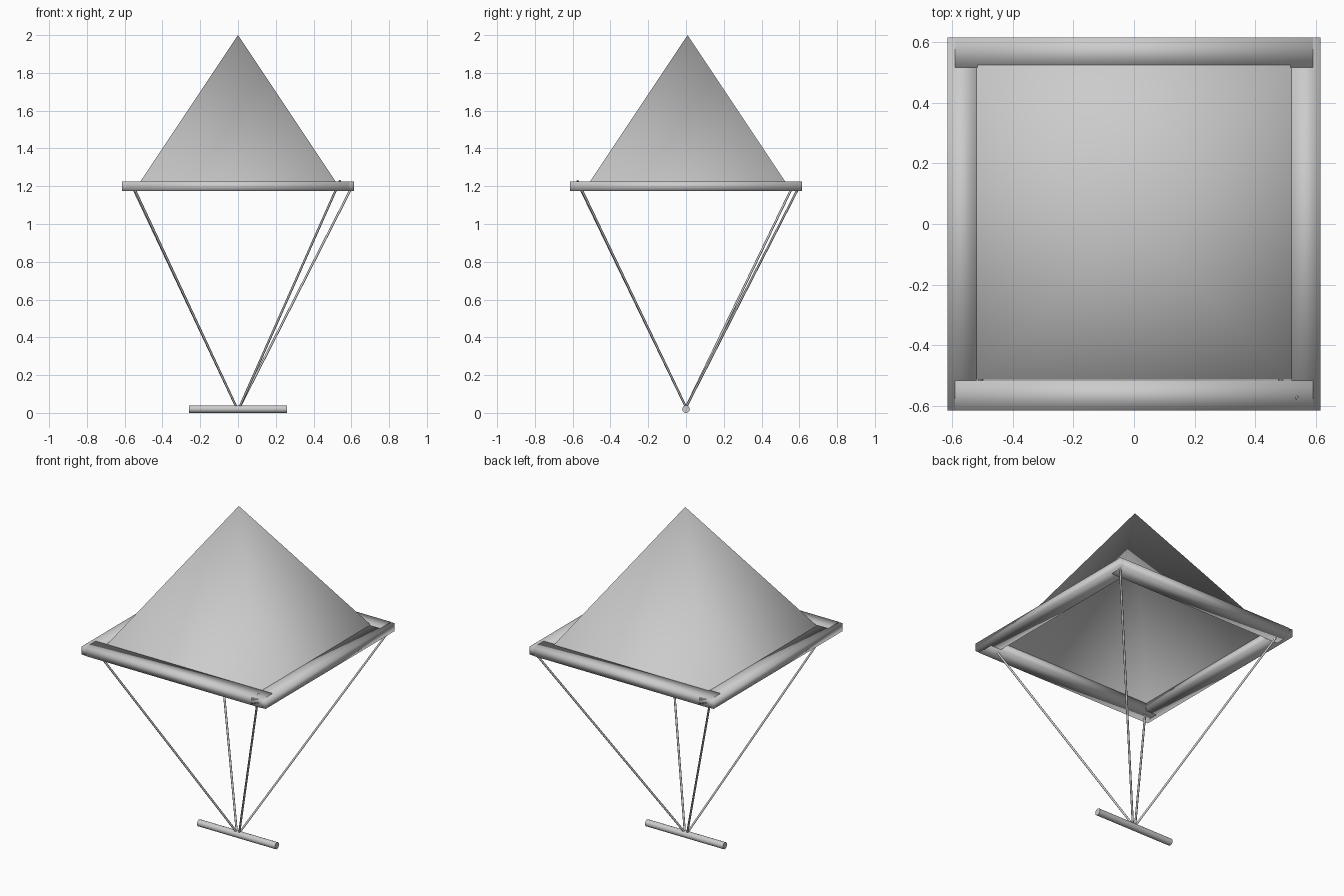
import bpy
import bmesh
from mathutils import Vector, Matrix

cube = bpy.data.objects.get("Cube")
if cube:
    bpy.data.objects.remove(cube, do_unlink=True)

grey = bpy.data.materials.new("light_grey")
grey.use_nodes = True
grey.diffuse_color = (0.6, 0.6, 0.6, 1)
grey.node_tree.nodes["Principled BSDF"].inputs["Base Color"].default_value = (0.6, 0.6, 0.6, 1)


def finish(name, bm, sharp_ends=False):
    """Turn a bmesh into a smooth shaded object."""
    for face in bm.faces:
        face.smooth = not (sharp_ends and len(face.verts) > 4)
    mesh = bpy.data.meshes.new(name)
    bm.to_mesh(mesh)
    bm.free()
    mesh.materials.append(grey)
    obj = bpy.data.objects.new(name, mesh)
    bpy.context.collection.objects.link(obj)
    return obj


def beam(name, centre, size):
    bm = bmesh.new()
    bmesh.ops.create_cube(bm, size=1)
    bmesh.ops.scale(bm, vec=size, verts=bm.verts)
    bmesh.ops.translate(bm, vec=centre, verts=bm.verts)
    finish(name, bm)


def rod(name, start, end, radius, sides):
    start, end = Vector(start), Vector(end)
    axis = end - start
    turn = axis.to_track_quat('Z', 'Y').to_matrix().to_4x4()
    bm = bmesh.new()
    bmesh.ops.create_cone(bm, cap_ends=True, segments=sides, radius1=radius,
                          radius2=radius, depth=axis.length,
                          matrix=Matrix.Translation((start + end) / 2) @ turn)
    finish(name, bm, sharp_ends=True)


# Canopy: open pyramid of cloth
bm = bmesh.new()
apex = bm.verts.new((0, 0.008, 2))
half = 0.52
rim = [bm.verts.new((x * half, y * half + 0.008, 1.22))
       for x, y in ((-1, -1), (1, -1), (1, 1), (-1, 1))]
for i in range(4):
    bm.faces.new((rim[i], rim[(i + 1) % 4], apex))
finish("canopy", bm)

# Square frame of four flat beams
for side, name in ((-1, "front"), (1, "back")):
    beam(name + "_beam", (0, side * 0.565, 1.2), (1.18, 0.1, 0.052))
for side, name in ((-1, "right"), (1, "left")):
    beam(name + "_beam", (side * 0.567, 0, 1.2), (0.096, 1.23, 0.048))

# Ropes from the frame corners down to the handle
corners = {
    "front_right": (-0.555, -0.565, 1.2),
    "front_left": (0.54, -0.575, 1.23),
    "back_right": (-0.56, 0.565, 1.2),
    "back_left": (0.605, 0.6, 1.2),
}
for name, top in corners.items():
    side = 1 if top[0] > 0 else -1
    rod(name + "_rope", (side * 0.008, 0, 0.03), top, 0.006, 8)

# Handle bar
rod("handle_bar", (-0.26, 0, 0.02), (0.26, 0, 0.02), 0.02, 20)
